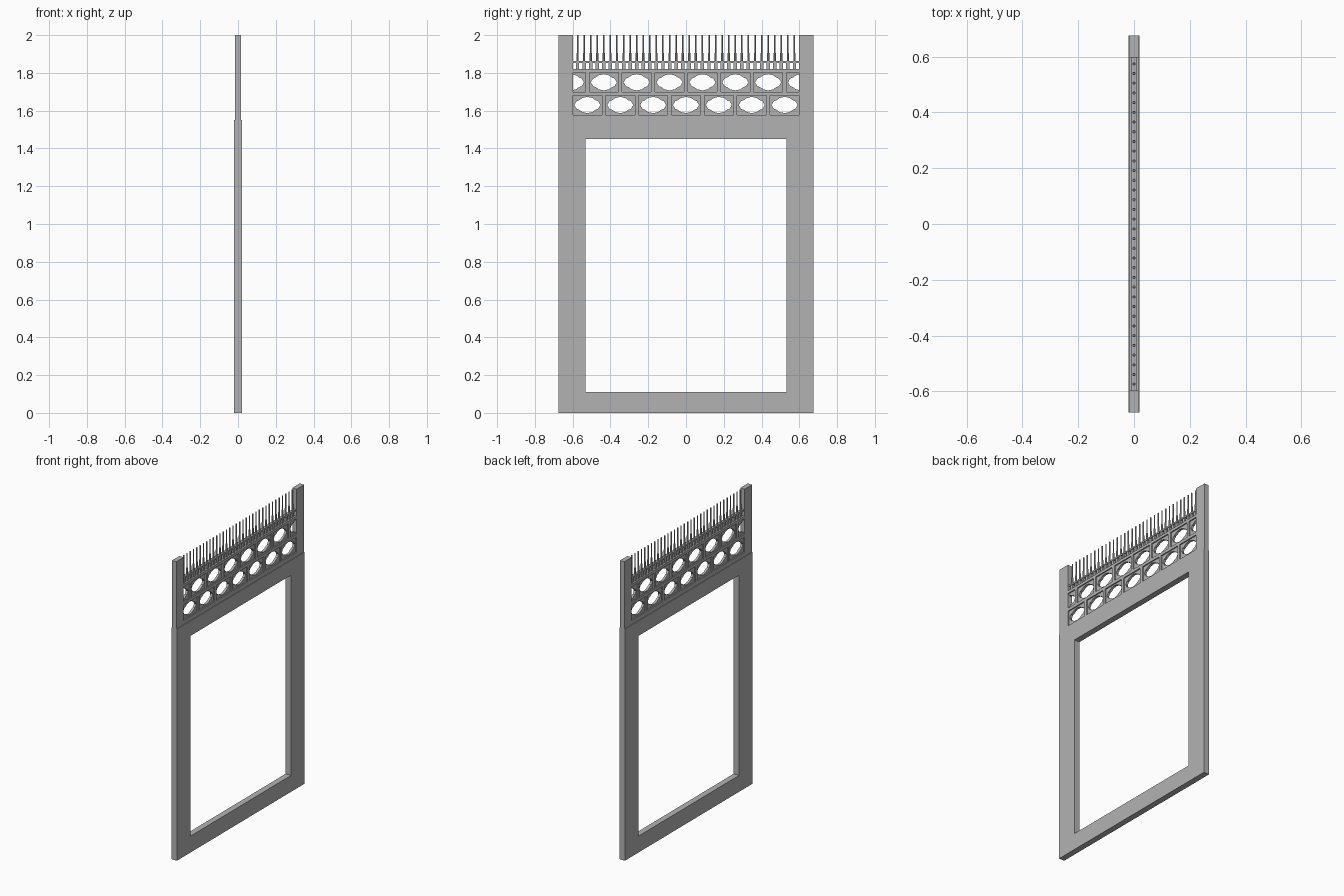
import bpy, bmesh
from mathutils import Matrix, Vector

cube = bpy.data.objects.get("Cube")
if cube:
    bpy.data.objects.remove(cube, do_unlink=True)

gray = bpy.data.materials.new("plain gray")
gray.use_nodes = True
color = (0.45, 0.45, 0.45, 1)
gray.diffuse_color = color
gray.node_tree.nodes["Principled BSDF"].inputs["Base Color"].default_value = color


def finish(name, bm):
    bmesh.ops.recalc_face_normals(bm, faces=bm.faces)
    mesh = bpy.data.meshes.new(name)
    bm.to_mesh(mesh)
    bm.free()
    mesh.materials.append(gray)
    obj = bpy.data.objects.new(name, mesh)
    bpy.context.collection.objects.link(obj)
    return obj


def add_box(bm, half_depth, y0, y1, z0, z1):
    size = Matrix.Diagonal((2 * half_depth, y1 - y0, z1 - z0, 1))
    place = Matrix.Translation((0, (y0 + y1) / 2, (z0 + z1) / 2))
    bmesh.ops.create_cube(bm, size=1, matrix=place @ size)


def box(name, *dims):
    bm = bmesh.new()
    add_box(bm, *dims)
    return finish(name, bm)


def add_prism(bm, outline, half_depth):
    face = bm.faces.new([bm.verts.new((-half_depth, y, z)) for y, z in outline])
    new = bmesh.ops.extrude_face_region(bm, geom=[face])["geom"]
    bmesh.ops.translate(bm, vec=Vector((2 * half_depth, 0, 0)),
                        verts=[v for v in new if isinstance(v, bmesh.types.BMVert)])


def cut(obj, cutter):
    mod = obj.modifiers.new("cut", "BOOLEAN")
    mod.operation, mod.solver, mod.object = "DIFFERENCE", "EXACT", cutter
    cutter.hide_render = True
    graph = bpy.context.evaluated_depsgraph_get()
    result = bpy.data.meshes.new_from_object(obj.evaluated_get(graph))
    obj.modifiers.clear()
    obj.data = result
    bpy.data.objects.remove(cutter, do_unlink=True)


LOWER, UPPER, CORE = 0.02, 0.016, 0.008
INNER, OUTER, STEP, PANEL_TOP = 0.597, 0.675, 1.55, 1.82

# Large frame around the rectangular opening
frame = box("lower_frame", LOWER, -OUTER, OUTER, 0, STEP)
cut(frame, box("opening_cutter", 0.1, -0.532, 0.532, 0.11, 1.45))

# Slimmer posts above the frame
for side, y0, y1 in (("left", INNER, OUTER), ("right", -OUTER, -INNER)):
    box(side + "_upper_post", UPPER, y0, y1, STEP, 2)

# Thin pierced panel with two staggered rows of lobed openings
PITCH = 0.174
rows = [(1.63, [PITCH * i for i in range(-3, 4)]),
        (1.75, [PITCH * (i + 0.5) for i in range(-4, 4)])]
quarter = [(0.069, 0), (0.057, 0.02), (0.042, 0.026), (0.027, 0.037), (0, 0.043)]
upper_half = quarter + [(-y, z) for y, z in quarter[-2::-1]]
lobed = upper_half + [(y, -z) for y, z in upper_half[-2:0:-1]]
panel = box("pierced_panel", CORE, -INNER, INNER, STEP, PANEL_TOP)
holes = bmesh.new()
for z, centers in rows:
    for y in centers:
        add_prism(holes, [(y + a, z + b) for a, b in lobed], 0.1)
cut(panel, finish("hole_cutter", holes))

# Raised ribs that frame each opening
ribs = bmesh.new()
for z0, z1 in ((STEP, 1.578), (1.68, 1.7), (1.802, PANEL_TOP)):
    add_box(ribs, UPPER, -INNER, INNER, z0, z1)
for (z, centers), (z0, z1) in zip(rows, ((1.578, 1.68), (1.7, 1.802))):
    for y in [c - PITCH / 2 for c in centers] + [centers[-1] + PITCH / 2]:
        if abs(y) < INNER:
            add_box(ribs, UPPER, y - 0.01, y + 0.01, z0, z1)
        else:
            continue
finish("panel_ribs", ribs)

# Rail with small blocks below it and a row of spikes above
box("spike_rail", 0.01, -INNER, INNER, 1.852, 1.862)
blocks, spikes = bmesh.new(), bmesh.new()
COUNT, GAP = 34, 0.0348
for i in range(COUNT):
    y = (i - (COUNT - 1) / 2) * GAP
    add_box(blocks, 0.007, y - 0.009, y + 0.009, PANEL_TOP, 1.852)
    for radius, z0, z1 in ((0.006, 1.862, 1.905), (0.004, 1.905, 2)):
        bmesh.ops.create_cone(spikes, cap_ends=True, segments=8, radius1=radius,
                              radius2=radius, depth=z1 - z0,
                              matrix=Matrix.Translation((0, y, (z0 + z1) / 2)))
finish("rail_blocks", blocks)
finish("spikes", spikes)
